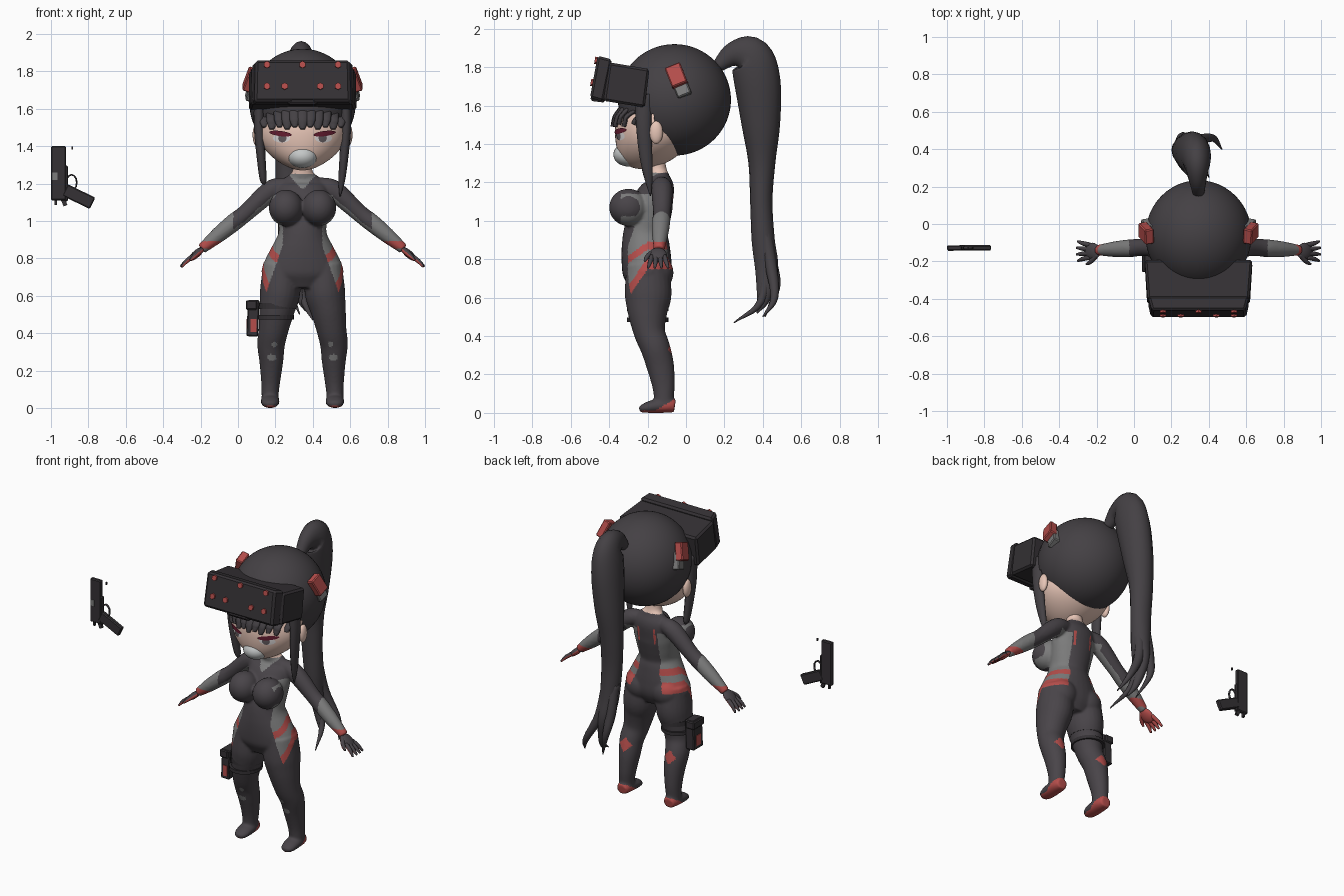
import bpy, bmesh, math
from mathutils import Vector, Matrix, Euler

cube = bpy.data.objects.get("Cube")
if cube:
    bpy.data.objects.remove(cube)

CX = 0.345  # centre line of the figure
X, Y = Vector((1, 0, 0)), Vector((0, 1, 0))
PALETTE = {
    "suit": (0.066, 0.058, 0.066), "hair": (0.058, 0.052, 0.058),
    "gear": (0.035, 0.031, 0.035), "red": (0.46, 0.075, 0.07),
    "grey": (0.2, 0.2, 0.2), "skin": (0.8, 0.56, 0.47),
    "mask": (0.55, 0.57, 0.57), "lash": (0.13, 0.012, 0.03),
    "eye_white": (0.75, 0.72, 0.72), "iris": (0.13, 0.11, 0.12)}
MATS = {}
for key, rgb in PALETTE.items():
    m = MATS[key] = bpy.data.materials.new(key)
    m.use_nodes = True
    m.diffuse_color = (*rgb, 1)
    m.node_tree.nodes["Principled BSDF"].inputs["Base Color"].default_value = (*rgb, 1)


def tube(bm, pts, ref, sides=16, sub=5):
    """Capped loft through (x, y, z, radius along ref, other radius) points."""
    p = [Vector(q) for q in pts]
    p = [p[0] * 2 - p[1]] + p + [p[-1] * 2 - p[-2]]
    path = []
    for i in range(1, len(p) - 2):
        a, b, c, d = p[i - 1:i + 3]
        for k in range(sub):
            t = k / sub
            path.append((b * 2 + (c - a) * t + (a * 2 - b * 5 + c * 4 - d) * t * t
                         + (b * 3 - a - c * 3 + d) * t ** 3) * 0.5)
    path.append(p[-2])
    rings = []
    for i, q in enumerate(path):
        c = Vector(q[:3])
        t = (Vector(path[min(i + 1, len(path) - 1)][:3]) - Vector(path[max(i - 1, 0)][:3])).normalized()
        u = (ref - t * ref.dot(t)).normalized()
        v = t.cross(u)
        ra, rb = max(q[3], 0.001), max(q[4], 0.001)
        rings.append([bm.verts.new(c + u * ra * math.cos(w) + v * rb * math.sin(w))
                      for w in (math.tau * k / sides for k in range(sides))])
    for r, s in zip(rings, rings[1:]):
        for k in range(sides):
            j = (k + 1) % sides
            bm.faces.new((r[k], r[j], s[j], s[k]))
    bm.faces.new(rings[0])
    bm.faces.new(rings[-1])


def ball(bm, c, r, u=32, v=20, rot=None):
    return bmesh.ops.create_uvsphere(bm, u_segments=u, v_segments=v, radius=1,
                                     matrix=Matrix.LocRotScale(Vector(c), rot, Vector(r)))["verts"]


def paint(obj, rule):
    slots = {}
    for f in obj.data.polygons:
        key = rule(f.center, f.normal)
        if key not in slots:
            slots[key] = len(slots)
            obj.data.materials.append(MATS[key])
        f.material_index = slots[key]


def finish(name, bm, mat, smooth=True):
    bmesh.ops.recalc_face_normals(bm, faces=bm.faces[:])
    me = bpy.data.meshes.new(name)
    bm.to_mesh(me)
    bm.free()
    obj = bpy.data.objects.new(name, me)
    bpy.context.scene.collection.objects.link(obj)
    if smooth:
        me.shade_smooth()
    if isinstance(mat, str):
        me.materials.append(MATS[mat])
    elif mat:
        paint(obj, mat)
    return obj


def box(name, c, size, mat, rot=(0, 0, 0), bevel=0.006):
    bm = bmesh.new()
    bmesh.ops.create_cube(bm, size=1, matrix=Matrix.LocRotScale(Vector(c), Euler(rot), Vector(size)))
    obj = finish(name, bm, mat, False)
    if bevel:
        obj.modifiers.new("bevel", "BEVEL").width = bevel
    return obj


def prism(name, profile, mat):
    """Symmetric solid from a side profile of (y, z, half width)."""
    bm = bmesh.new()
    left, right = [[bm.verts.new((CX + s * w, y, z)) for y, z, w in profile] for s in (1, -1)]
    bm.faces.new(left)
    bm.faces.new(right)
    for k in range(len(profile)):
        j = (k + 1) % len(profile)
        bm.faces.new((left[k], left[j], right[j], right[k]))
    finish(name, bm, mat, False).modifiers.new("bevel", "BEVEL").width = 0.012


# Bodysuit: overlapping volumes fused into one skin
bm = bmesh.new()
tube(bm, [(CX, y, z, a, b) for y, z, a, b in (
    (-.16, 1.33, .05, .05), (-.15, 1.26, .056, .05), (-.14, 1.225, .1, .055), (-.14, 1.18, .135, .08),
    (-.17, 1.1, .145, .105), (-.19, 1.02, .135, .11), (-.21, .94, .128, .115), (-.21, .87, .16, .125),
    (-.205, .78, .205, .13), (-.2, .71, .215, .125), (-.2, .64, .13, .09))], X, 32)
for s in (-1, 1):
    ball(bm, (CX + s * .088, -.3, 1.07), (.092, .1, .097))
    ball(bm, (CX + s * .095, -.165, .73), (.1, .1, .1))
    tube(bm, [(CX + s * d, y, z, a, b) for d, y, z, a, b in (
        (.11, -.2, .77, .1, .11), (.12, -.197, .62, .108, .122), (.138, -.2, .52, .094, .103),
        (.155, -.19, .42, .08, .082), (.168, -.16, .34, .074, .077), (.167, -.135, .25, .064, .072),
        (.17, -.118, .15, .052, .06), (.173, -.115, .08, .046, .052), (.173, -.115, .02, .046, .052))], X, 24)
    tube(bm, [(CX + s * .173, y, z, a, b) for y, z, a, b in (
        (-.058, .035, .036, .034), (-.1, .04, .048, .04), (-.18, .032, .05, .033),
        (-.225, .022, .04, .022), (-.243, .016, .018, .014))], X)
    tube(bm, [(CX + s * d, y, z, r, r) for d, y, z, r in (
        (.09, -.13, 1.19, .045), (.17, -.125, 1.16, .056), (.3, -.125, 1.045, .047),
        (.37, -.13, .99, .048), (.45, -.135, .925, .042), (.54, -.14, .85, .028))], Y)


def suit_rule(c, n):
    d, y, z = abs(c.x - CX), c.y, c.z
    front = min(y + .2, 0)
    upper, lower = .87 + .7 * front, .78 + 1.5 * front
    edge = (.105 if n.y < 0 else .075) + .35 * max(0, .87 - z)
    if z > 1.25:
        return "skin"
    if z < .012 + .6 * max(0, y + .16):
        return "red"
    if n.y > .5 and abs(z - .33) + abs(d - .165) < .045:
        return "red"
    if n.y < -.5 and (math.hypot(d - .165, (z - .27) * 1.5) < .026 or math.hypot(d - .15, z - .34) < .014):
        return "grey"
    if n.y > .3 and 1.06 < z < 1.16 and .05 < d < .065:
        return "red"
    if n.y < 0 and z > 1.17 and d < (z - 1.165) * .9:
        return "grey"
    if .16 < d < .37 and z > .95:
        return "grey" if n.z < -.45 and n.y < .5 else "suit"
    if d > edge and .56 < z < 1.14 and y > -.34:
        if abs(z - upper) < .02 or abs(z - lower) < .03:
            return "red"
        return "grey" if z > lower else "suit"
    return "suit"


body = finish("bodysuit", bm, None)
remesh = body.modifiers.new("fuse", "REMESH")
remesh.mode, remesh.voxel_size = "VOXEL", .008
soft = body.modifiers.new("soften", "SMOOTH")
soft.factor, soft.iterations = .5, 5
deps = bpy.context.evaluated_depsgraph_get()
fused = bpy.data.meshes.new_from_object(body.evaluated_get(deps))
body.modifiers.clear()
body.data = fused
fused.materials.clear()
fused.shade_smooth()
paint(body, suit_rule)

# Hands with red palms
for s, side in ((-1, "right"), (1, "left")):
    bm = bmesh.new()
    ball(bm, (CX + s * .568, -.145, .823), (.052, .045, .02), 20, 12, Euler((0, s * .72, 0)))
    for k in range(4):
        o = k - 1.5
        tube(bm, [(CX + s * d, -.145 + o * w, z, r, r) for d, w, z, r in (
            (.58, .022, .815, .013), (.62, .028, .785, .012), (.655 - .006 * abs(o), .035, .755, .006))], Y, 8)
    tube(bm, [(CX + s * d, y, z, r, r) for d, y, z, r in (
        (.54, -.16, .845, .015), (.575, -.2, .815, .013), (.6, -.215, .79, .006))], Y, 8)
    palm = Vector((-.64 * s, 0, -.77))
    finish(side + "_hand", bm, lambda c, n: "red" if n.dot(palm) > .25 else "suit")

# Face, with the jaw narrowed and the chin pushed forward
FY, FZ, FR = -.17, 1.47, Vector((.235, .2, .2))
bm = bmesh.new()
for v in ball(bm, (0, 0, 0), FR, 48, 32):
    t = max(0, -v.co.z / FR.z)
    v.co = (CX + v.co.x * (1 - .25 * t * t), FY + v.co.y - .06 * t * t, FZ + v.co.z)
finish("face", bm, "skin")


def face_y(dx, z):
    t = max(0, (FZ - z) / FR.z)
    r = 1 - (dx / FR.x / (1 - .25 * t * t)) ** 2 - ((z - FZ) / FR.z) ** 2
    return FY - FR.y * math.sqrt(max(r, 0)) - .06 * t * t


def decal(name, dx, z, rx, rz, mat, lift, tilt=0):
    """Thin oval hugging the face."""
    bm = bmesh.new()
    rings = []
    for k in (.02, .35, .7, 1):
        ring = []
        for w in (math.tau * i / 20 for i in range(20)):
            px = dx + k * rx * math.cos(w)
            pz = z + k * rz * math.sin(w) + tilt * (px - dx)
            ring.append(bm.verts.new((CX + px, face_y(px, pz) - lift, pz)))
        rings.append(ring)
    bm.faces.new(rings[0])
    for r, q in zip(rings, rings[1:]):
        for i in range(20):
            bm.faces.new((r[i - 1], r[i], q[i], q[i - 1]))
    finish(name, bm, mat)


bm = bmesh.new()
ball(bm, (CX, -.3, 1.345), (.08, .078, .062))
finish("mouth_mask", bm, "mask")
for s, side in ((-1, "right"), (1, "left")):
    decal(side + "_eye", s * .112, 1.443, .046, .024, "eye_white", .003)
    decal(side + "_iris", s * .108, 1.443, .022, .023, "iris", .006)
    decal(side + "_lash", s * .118, 1.467, .06, .014, "lash", .008, s * .12)
    bm = bmesh.new()
    ball(bm, (CX + s * .245, -.155, 1.46), (.022, .035, .06), 16, 10)
    finish(side + "_ear", bm, "skin")

# Hair cap open around the face
bm = bmesh.new()
ball(bm, (CX, -.06, 1.63), (.284, .294, .29), 48, 36)
gone = [f for f in bm.faces if f.calc_center_median().z < 1.56
        and f.calc_center_median().y < -.13 - .2 * (f.calc_center_median().z - 1.35)]
bmesh.ops.delete(bm, geom=gone, context="FACES")
finish("hair_cap", bm, "hair")

# Fringe and side locks
bm = bmesh.new()
for k in range(-5, 6):
    d = k * .041
    tip = 1.49 + .012 * (k % 2)
    tube(bm, [(CX + d, face_y(d, z) - .012, z, w, .012) for z, w in (
        (1.62, .032), (1.55, .03), (tip + .025, .024), (tip, .012))], X, 8)
finish("fringe", bm, "hair")
for s, side, low in ((-1, "right", 1.2), (1, "left", 1.13)):
    bm = bmesh.new()
    tube(bm, [(CX + s * d, y, z, a, b) for d, y, z, a, b in (
        (.23, -.22, 1.66, .03, .05), (.232, -.22, 1.5, .028, .042), (.222, -.21, 1.35, .024, .036),
        (.21, -.195, 1.22, .018, .022), (.2, -.185, low, .003, .003))], X, 10)
    finish(side + "_side_lock", bm, "hair")

# Ponytail with loose ends
bm = bmesh.new()
tube(bm, [(CX, .16, 1.8, .03, .03), (.34, .245, 1.865, .05, .065), (.335, .335, 1.852, .075, .11),
          (.32, .372, 1.72, .09, .12), (.295, .39, 1.5, .088, .1), (.275, .395, 1.3, .075, .07),
          (.275, .392, 1.1, .068, .058), (.285, .402, .9, .06, .06), (.3, .42, .75, .045, .06),
          (.33, .405, .6, .026, .036), (.36, .37, .52, .004, .004)], X, 16)
for path in (((.28, .39, 1.), (.3, .41, .8), (.35, .39, .58), (.4, .25, .47)),
             ((.3, .4, 1.), (.33, .44, .78), (.42, .46, .6), (.47, .4, .5)),
             ((.25, .4, 1.), (.25, .44, .8), (.27, .47, .65), (.33, .41, .5))):
    tube(bm, [(*q, r, r) for q, r in zip(path, (.035, .032, .02, .003))], X, 8)
finish("ponytail", bm, "hair")

# Headset
prism("visor", [(-.46, 1.86, .25), (-.5, 1.64, .255), (-.43, 1.62, .27), (-.385, 1.84, .27)], "gear")
prism("headset_body", [(-.4, 1.825, .272), (-.43, 1.625, .275), (-.215, 1.59, .288), (-.19, 1.79, .288)], "gear")
prism("visor_nose_ridge", [(-.49, 1.66, .06), (-.5, 1.625, .085), (-.42, 1.615, .085), (-.42, 1.66, .06)], "gear")
for d, z in [(k * .19, 1.835) for k in (-1, 0, 1)] + [(k * .095, 1.72) for k in (-2, -1, 1, 2)]:
    bm = bmesh.new()
    place = Matrix.LocRotScale(Vector((CX + d, -.464 - (1.86 - z) * .18, z)), Euler((math.radians(80), 0, 0)), None)
    bmesh.ops.create_cone(bm, cap_ends=True, segments=6, radius1=.019, radius2=.019, depth=.014, matrix=place)
    finish("visor_lens", bm, "red", False)
for s, side in ((-1, "right"), (1, "left")):
    box(side + "_clip_base", (CX + s * .272, -.025, 1.7), (.045, .075, .11), "grey", (.4, s * -.2, s * -.15))
    box(side + "_clip", (CX + s * .28, -.05, 1.755), (.05, .085, .115), "red", (.4, s * -.3, s * -.15))

# Thigh holster and straps
for z, d, h in ((.545, .134, .03), (.485, .146, .022)):
    bm = bmesh.new()
    tube(bm, [(CX - d, -.2, z + h / 2, .1, .108), (CX - d, -.2, z - h / 2, .1, .108)], X, 28, 1)
    finish("thigh_strap", bm, "gear", False)
box("holster", (.08, -.2, .48), (.062, .1, .195), "gear", (0, .04, 0))
box("holster_flap", (.072, -.2, .55), (.06, .115, .05), "gear")
box("holster_panel", (.082, -.25, .44), (.032, .009, .07), "red", bevel=0)
box("holster_side_panel", (.05, -.2, .44), (.009, .05, .07), "red", bevel=0)

# Floating pistol, muzzle up
box("pistol_slide", (-.96, -.128, 1.255), (.08, .028, .29), "gear")
box("pistol_frame", (-.918, -.128, 1.2), (.02, .024, .19), "gear")
box("pistol_grip", (-.852, -.128, 1.13), (.165, .03, .068), "gear", (0, .45, 0))
box("pistol_hammer", (-.93, -.128, 1.1), (.022, .016, .04), "gear", (0, -.4, 0), 0)
box("pistol_rear_sight", (-.975, -.128, 1.1), (.014, .016, .03), "gear", bevel=0)
box("pistol_port", (-.98, -.14, 1.24), (.028, .009, .04), "grey", bevel=0)
box("pistol_front_sight", (-.885, -.128, 1.39), (.008, .012, .016), "gear", bevel=0)
bm = bmesh.new()
tube(bm, [(-.89 + .028 * math.cos(w), -.128, 1.205 + .042 * math.sin(w), .009, .005)
          for w in (math.tau * k / 12 for k in range(13))], Y, 6, 1)
finish("pistol_trigger_guard", bm, "gear")
